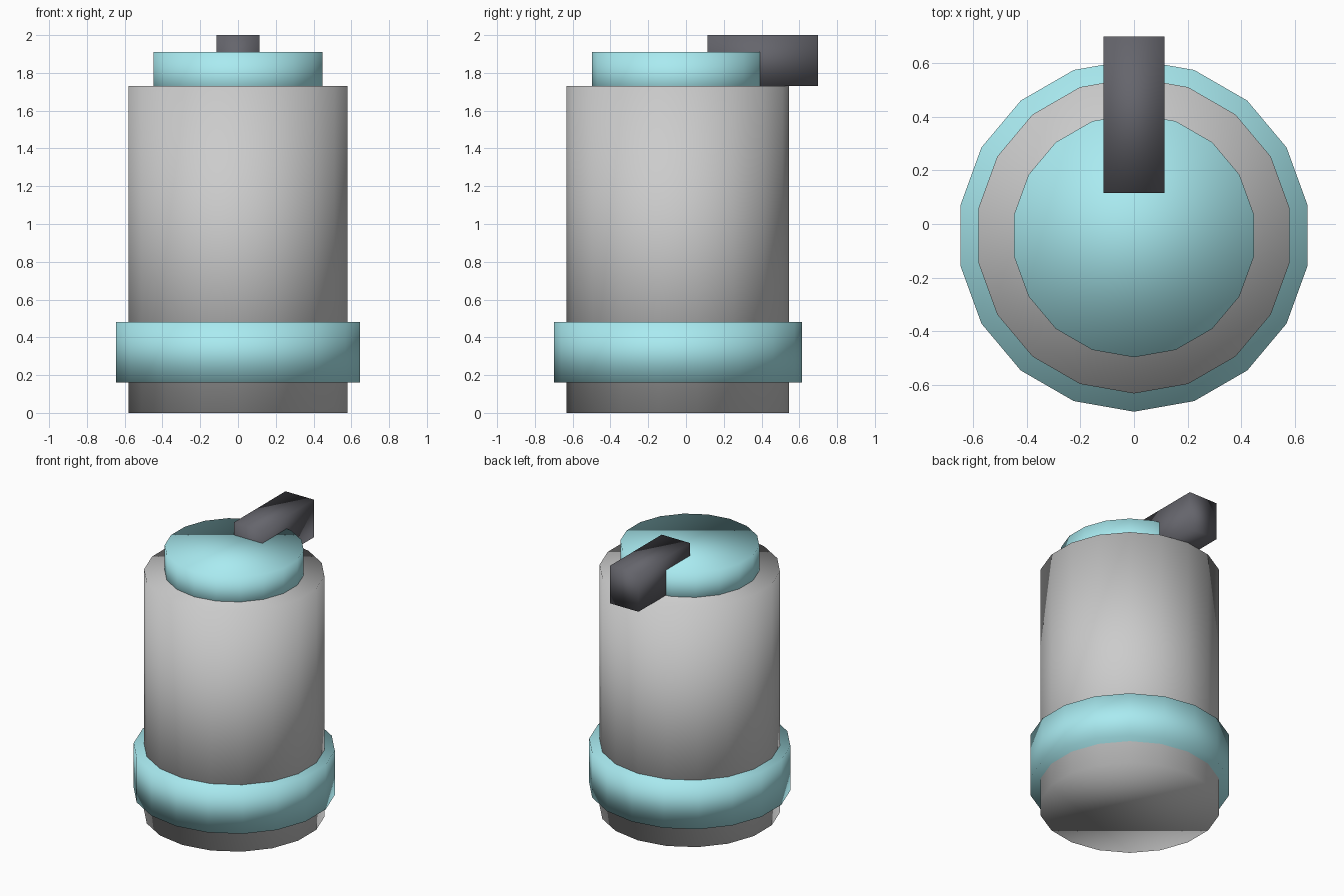
import bpy

if "Cube" in bpy.data.objects:
    bpy.data.objects.remove(bpy.data.objects["Cube"])

AXIS_Y = -0.043  # canister axis sits slightly forward of the handle
SIDES = 18


def material(name, rgb):
    mat = bpy.data.materials.new(name)
    mat.diffuse_color = (*rgb, 1)
    mat.use_nodes = True
    mat.node_tree.nodes["Principled BSDF"].inputs["Base Color"].default_value = mat.diffuse_color
    return mat


def finish(name, mat):
    obj = bpy.context.object
    obj.name = name
    if mat:
        obj.data.materials.append(mat)
    bpy.ops.object.shade_smooth()
    return obj


def drum(name, radius, z0, z1, mat=None):
    bpy.ops.mesh.primitive_cylinder_add(
        vertices=SIDES, radius=radius, depth=z1 - z0,
        location=(0, AXIS_Y, (z0 + z1) / 2))
    return finish(name, mat)


def block(name, lo, hi, mat=None):
    bpy.ops.mesh.primitive_cube_add(
        size=1, location=[(a + b) / 2 for a, b in zip(lo, hi)])
    bpy.context.object.scale = [b - a for a, b in zip(lo, hi)]
    bpy.ops.object.transform_apply(location=False, rotation=False, scale=True)
    return finish(name, mat)


aqua = material("aqua", (0.40, 0.83, 0.88))
dark = material("dark_grey", (0.13, 0.13, 0.15))

# Main canister
drum("body", 0.589, 0.0, 1.73)
# Coloured band near the foot
drum("band", 0.657, 0.16, 0.48, aqua)
# Lid, sunk a little into the body
drum("cap", 0.454, 1.65, 1.91, aqua)
# Lever reaching off the back
block("lever", (-0.113, 0.115, 1.73), (0.113, 0.70, 2.0), dark)
